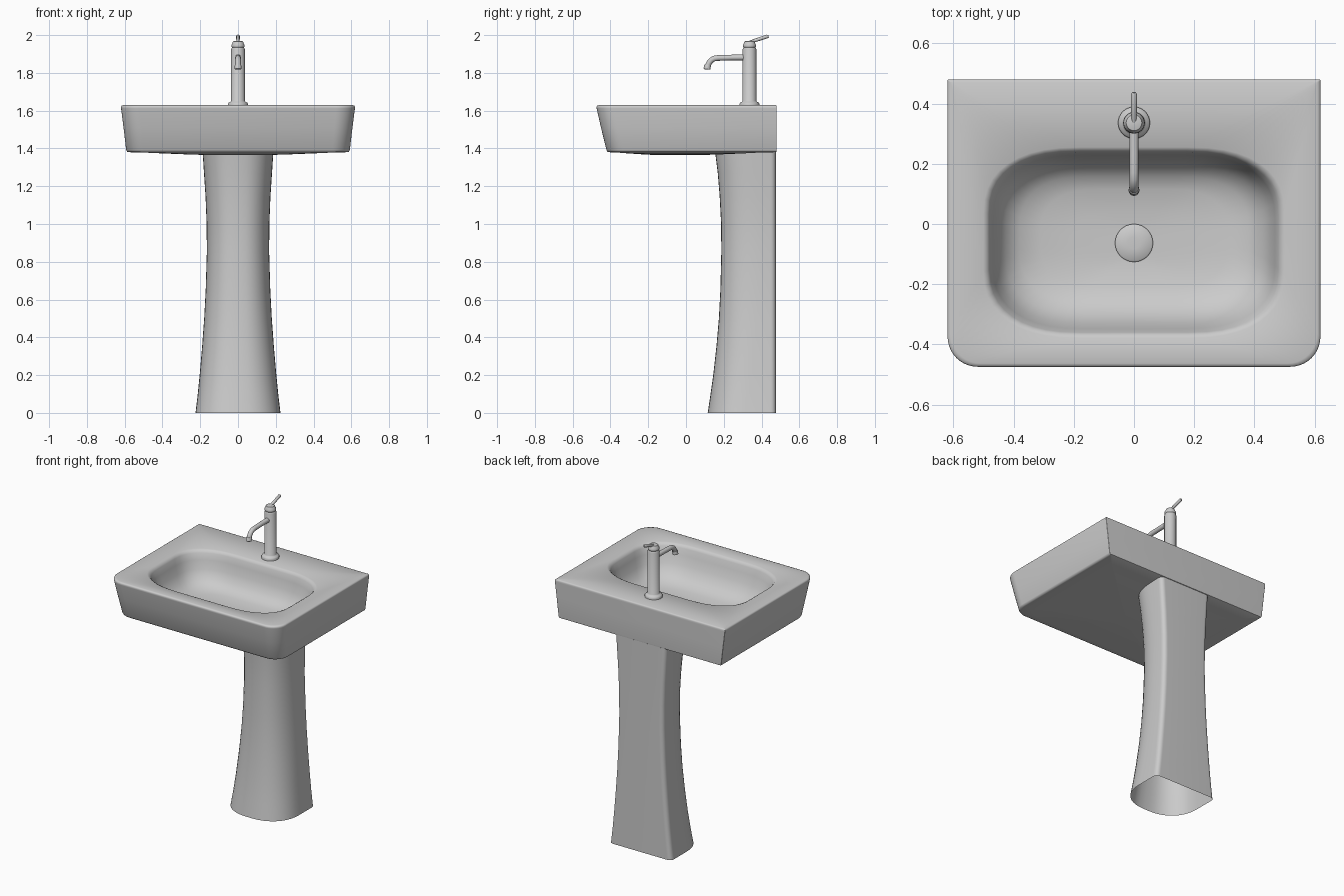
import bpy, bmesh
from math import sin, cos, pi
from mathutils import Vector


def ring(hx, y0, y1, z, front, back, e=2.0, n=10):
    """Rounded rectangle; front/back are (rx, ry) corner radii, e the corner exponent."""
    pts = []
    for sx, yc, sy, (rx, ry), a0 in ((1, y1, 1, back, 0), (-1, y1, 1, back, 1),
                                     (-1, y0, -1, front, 0), (1, y0, -1, front, 1)):
        for i in range(n + 1):
            t = pi / 2 * i / n
            if a0:
                t = pi / 2 - t
            c, s = max(cos(t), 0) ** (2 / e), max(sin(t), 0) ** (2 / e)
            pts.append(Vector((sx * (hx - rx + rx * c), yc + sy * (-ry + ry * s), z)))
    return pts


def circle(r, z, y, n=32):
    return [Vector((r * cos(2 * pi * i / n), y + r * sin(2 * pi * i / n), z)) for i in range(n)]


def loft(name, rings, cap_start=True, cap_end=True, angle=40):
    bm = bmesh.new()
    vs = [[bm.verts.new(p) for p in r] for r in rings]
    n = len(vs[0])
    for a, b in zip(vs, vs[1:]):
        for i in range(n):
            j = (i + 1) % n
            bm.faces.new((a[i], a[j], b[j], b[i]))
    if cap_start:
        bm.faces.new(vs[0][::-1])
    if cap_end:
        bm.faces.new(vs[-1])
    bmesh.ops.recalc_face_normals(bm, faces=bm.faces)
    me = bpy.data.meshes.new(name)
    bm.to_mesh(me)
    bm.free()
    ob = bpy.data.objects.new(name, me)
    bpy.context.collection.objects.link(ob)
    finish(ob, angle)
    return ob


def finish(ob, angle=40):
    bpy.ops.object.select_all(action='DESELECT')
    ob.select_set(True)
    bpy.context.view_layer.objects.active = ob
    bpy.ops.object.shade_smooth_by_angle(angle=angle * pi / 180)


def tube(name, path, n=16):
    """Round tube in the x=0 plane; path holds (y, z, radius)."""
    rings = []
    for i, (y, z, r) in enumerate(path):
        a, b = path[max(i - 1, 0)], path[min(i + 1, len(path) - 1)]
        d = Vector((0, b[0] - a[0], b[1] - a[1])).normalized()
        up = d.cross(Vector((1, 0, 0)))
        rings.append([Vector((0, y, z)) + r * (cos(2 * pi * k / n) * Vector((1, 0, 0))
                      + sin(2 * pi * k / n) * up) for k in range(n)])
    return loft(name, rings)


# Basin: underside, tapered outer wall, rim and bowl in one skin
B = (.004, .004)
rings = []
for f, z in ((.1, 1.364), (.4, 1.367), (.7, 1.374), (.88, 1.379)):
    rings.append(ring(.58 * f, -.065 - .35 * f, -.065 + .53 * f, z, (.09 * f, .09 * f), B))
for hx, y0, y1, z, r in ((.578, -.407, .474, 1.38, .085), (.588, -.416, .479, 1.383, .09),
                         (.592, -.421, .48, 1.392, .092), (.606, -.45, .48, 1.51, .096),
                         (.619, -.473, .48, 1.612, .1), (.619, -.474, .48, 1.62, .1),
                         (.616, -.471, .478, 1.626, .1), (.608, -.463, .472, 1.629, .1)):
    rings.append(ring(hx, y0, y1, z, (r, r), B))
for hx, y0, y1, z, rx, ry in ((.5, -.378, .255, 1.624, .32, .22), (.487, -.367, .245, 1.618, .31, .21),
                              (.479, -.36, .237, 1.605, .3, .21), (.468, -.348, .229, 1.565, .3, .21),
                              (.452, -.328, .215, 1.51, .28, .2), (.425, -.298, .192, 1.46, .26, .19),
                              (.38, -.258, .158, 1.427, .23, .17), (.31, -.21, .115, 1.41, .19, .14),
                              (.2, -.15, .04, 1.402, .13, .08), (.06, -.12, -.01, 1.398, .045, .045)):
    rings.append(ring(hx, y0, y1, z, (rx, ry), (rx, ry), 2.4))
loft("basin", rings, angle=50)

# Pedestal: flat back, rounded front, waisted, open underneath
rows = ((0, .225, .115), (.1, .213, .13), (.2, .203, .144), (.35, .19, .161), (.5, .179, .174),
        (.65, .171, .182), (.85, .165, .187), (1.0, .166, .186), (1.15, .172, .178),
        (1.27, .18, .168), (1.39, .188, .153))
loft("pedestal", [ring(hx, y0, .476, z, (hx * .92, .2), (.03, .03), 2.2) for z, hx, y0 in rows],
     cap_start=False, angle=60)

# Drain plug
loft("drain_plug", [circle(r, z, -.063) for r, z in
                    ((.055, 1.39), (.063, 1.403), (.063, 1.409), (.058, 1.413), (.02, 1.416))])

# Tap body with flange and turned cap
FY = .336
loft("tap_body", [circle(r, z, FY) for r, z in
                  ((.053, 1.62), (.053, 1.636), (.049, 1.643), (.04, 1.647), (.036, 1.652),
                   (.036, 1.925), (.034, 1.93), (.032, 1.935), (.035, 1.94), (.035, 1.947),
                   (.03, 1.957), (.026, 1.967), (.012, 1.97))])

# Spout and its outlet
tube("spout", [(.32, 1.882, .016), (.24, 1.881, .015), (.17, 1.879, .015), (.15, 1.876, .015),
               (.135, 1.868, .015), (.124, 1.856, .015), (.117, 1.842, .015), (.114, 1.832, .015)])
tube("spout_outlet", [(.115, 1.842, .016), (.114, 1.838, .018), (.111, 1.82, .018), (.111, 1.818, .013)])

# Lever
tube("lever", [(FY - .005, 1.96, .008), (.36, 1.97, .009), (.43, 1.993, .01), (.437, 1.995, .006)])
